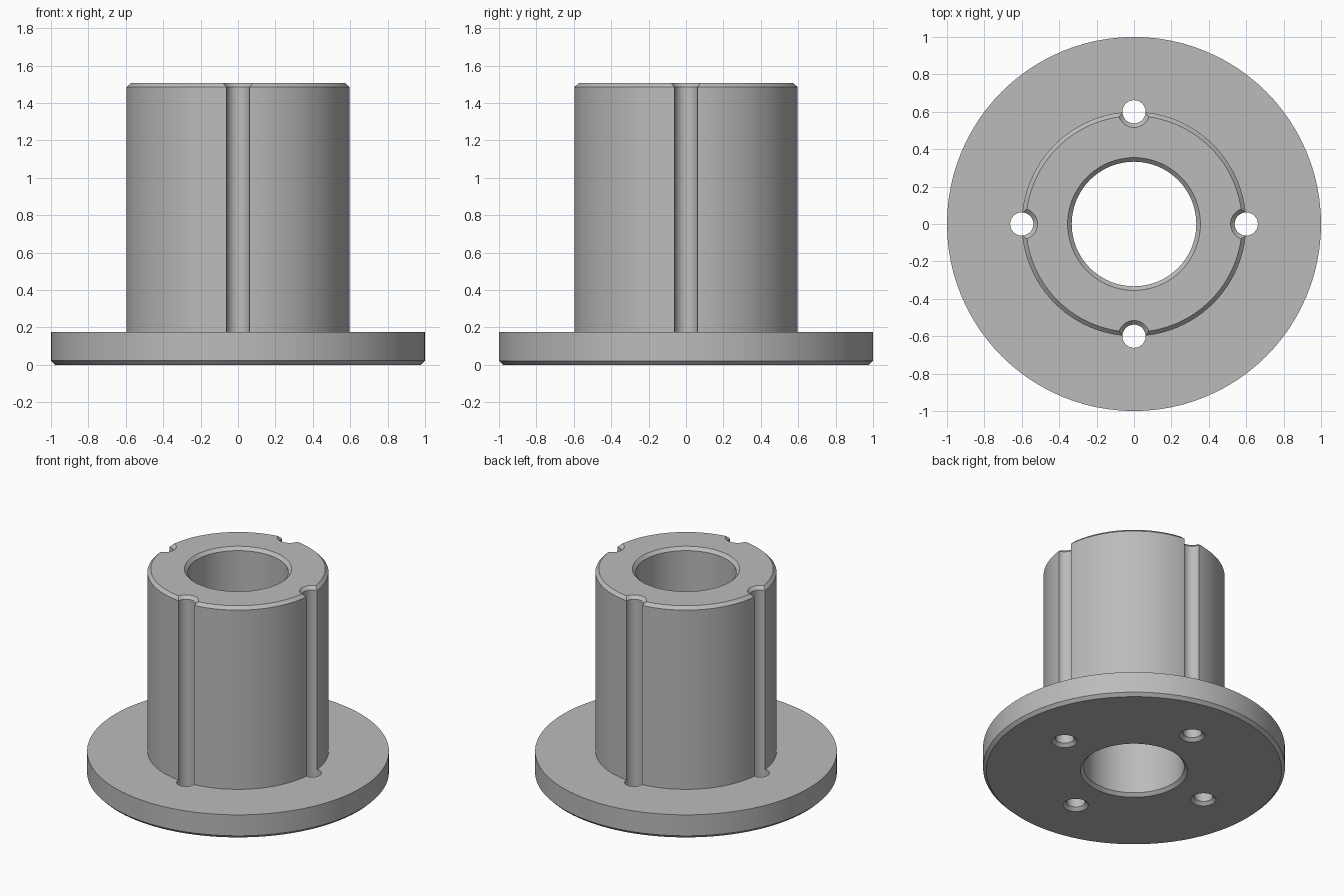
import bpy, bmesh
from math import cos, sin, tau, radians

cube = bpy.data.objects.get("Cube")
if cube:
    bpy.data.objects.remove(cube, do_unlink=True)

FLANGE_R, POST_R, BORE_R, HOLE_R = 1.0, 0.6, 0.333, 0.062
FLANGE_Z, TOP_Z, CHAMFER = 0.175, 1.507, 0.022

steel = bpy.data.materials.new("plain_grey")
steel.use_nodes = True
grey = (0.5, 0.5, 0.5, 1)
steel.diffuse_color = grey
steel.node_tree.nodes["Principled BSDF"].inputs["Base Color"].default_value = grey


def lathe(name, profile, segments, center=(0, 0)):
    """Spin a closed (radius, height) outline round a vertical axis."""
    bm = bmesh.new()
    rings = []
    for s in range(segments):
        a = tau * s / segments
        rings.append([bm.verts.new((r * cos(a), r * sin(a), z)) for r, z in profile])
    for s in range(segments):
        a, b = rings[s], rings[(s + 1) % segments]
        for i in range(len(profile)):
            j = (i + 1) % len(profile)
            bm.faces.new((a[i], b[i], b[j], a[j]))
    bmesh.ops.remove_doubles(bm, verts=bm.verts, dist=1e-5)
    bmesh.ops.recalc_face_normals(bm, faces=bm.faces)
    mesh = bpy.data.meshes.new(name)
    bm.to_mesh(mesh)
    bm.free()
    mesh.materials.append(steel)
    obj = bpy.data.objects.new(name, mesh)
    obj.location = (*center, 0)
    bpy.context.collection.objects.link(obj)
    return obj


# Flanged bushing: flange, post and through bore in one outline
c = CHAMFER
bushing = lathe("flanged_bushing", [
    (BORE_R + c, 0), (FLANGE_R - c, 0), (FLANGE_R, c), (FLANGE_R, FLANGE_Z),
    (POST_R, FLANGE_Z), (POST_R, TOP_Z - c), (POST_R - c, TOP_Z),
    (BORE_R + c, TOP_Z), (BORE_R, TOP_Z - c), (BORE_R, c)], 96)

# Four countersunk holes that leave grooves along the post
over = 0.04
flare = HOLE_R + c + over
hole_outline = [(0, -over), (flare, -over), (HOLE_R, c),
                (HOLE_R, TOP_Z - c), (flare, TOP_Z + over), (0, TOP_Z + over)]
cutters = []
for i in range(4):
    a = tau * i / 4
    cutter = lathe("hole_cutter", hole_outline, 40, (POST_R * cos(a), POST_R * sin(a)))
    cutter.hide_render = True
    cutters.append(cutter)
    cut = bushing.modifiers.new("hole", 'BOOLEAN')
    cut.operation, cut.solver, cut.object = 'DIFFERENCE', 'EXACT', cutter

# Apply the cuts and remove the cutters
bpy.ops.object.select_all(action='DESELECT')
bushing.select_set(True)
bpy.context.view_layer.objects.active = bushing
for mod in list(bushing.modifiers):
    bpy.ops.object.modifier_apply(modifier=mod.name)
for cutter in cutters:
    bpy.data.objects.remove(cutter, do_unlink=True)
bpy.ops.object.shade_smooth_by_angle(angle=radians(30))
